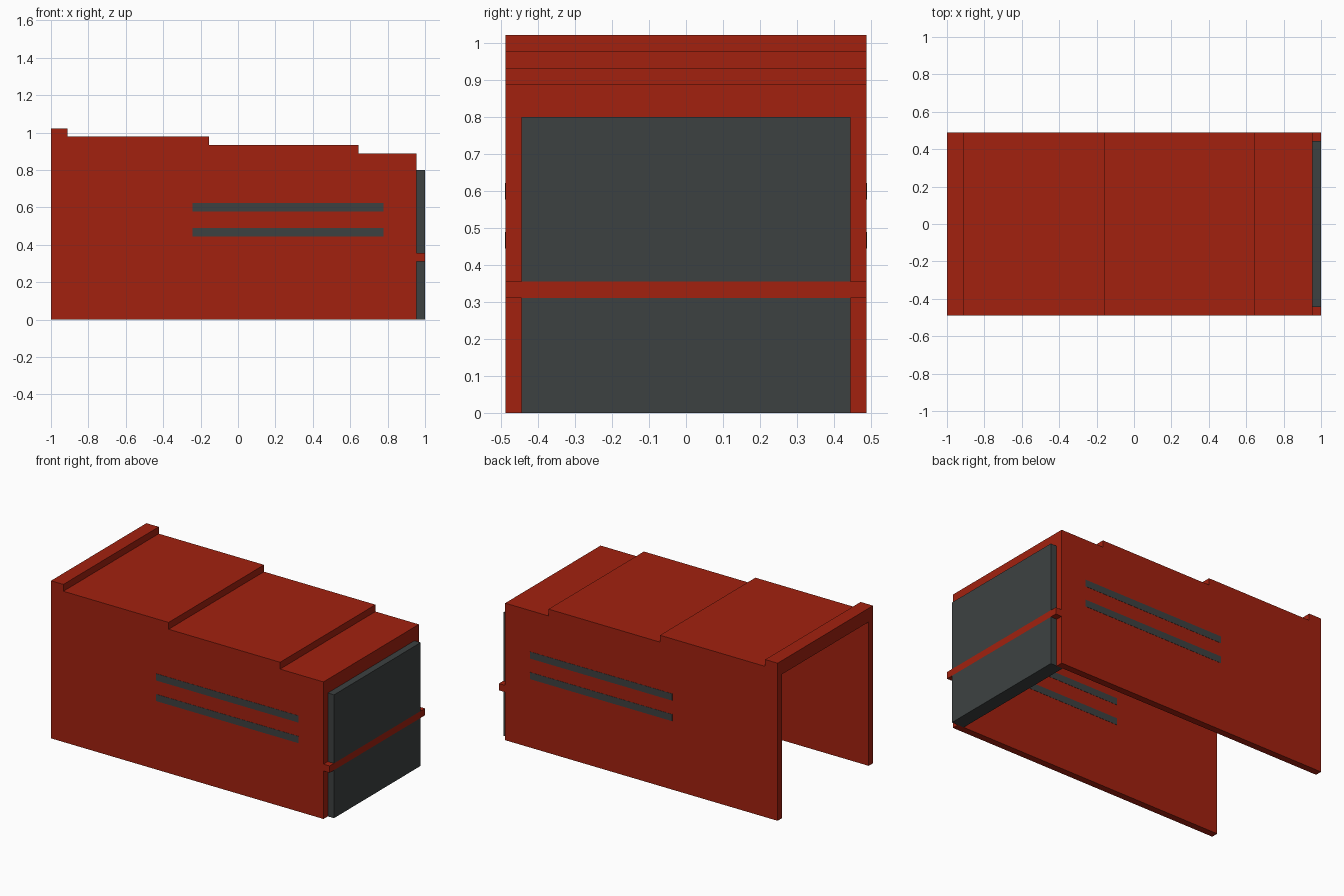
import bpy, bmesh

if "Cube" in bpy.data.objects:
    bpy.data.objects.remove(bpy.data.objects["Cube"])

U = 2 / 45  # module size: the model is 45 x 22 x 23 modules


def material(name, rgb):
    m = bpy.data.materials.new(name)
    m.diffuse_color = (*rgb, 1)
    m.use_nodes = True
    m.node_tree.nodes["Principled BSDF"].inputs["Base Color"].default_value = m.diffuse_color
    return m


RED = material("red", (0.36, 0.0152, 0.0048))
GREY = material("dark_grey", (0.046, 0.053, 0.053))


def finish(name, bm, mat):
    bmesh.ops.recalc_face_normals(bm, faces=bm.faces)
    me = bpy.data.meshes.new(name)
    bm.to_mesh(me)
    bm.free()
    me.materials.append(mat)
    ob = bpy.data.objects.new(name, me)
    bpy.context.collection.objects.link(ob)
    return ob


def prism(name, profile, y0, y1, mat):
    """Extrude an (x, z) profile in modules along y; x counts from the open end."""
    bm = bmesh.new()
    face = bm.faces.new([bm.verts.new(((x - 22.5) * U, y0 * U, z * U)) for x, z in profile])
    ext = bmesh.ops.extrude_face_region(bm, geom=[face])
    verts = [v for v in ext["geom"] if isinstance(v, bmesh.types.BMVert)]
    bmesh.ops.translate(bm, verts=verts, vec=(0, (y1 - y0) * U, 0))
    return finish(name, bm, mat)


def box(name, x0, x1, y0, y1, z0, z1, mat):
    return prism(name, [(x0, z0), (x1, z0), (x1, z1), (x0, z1)], y0, y1, mat)


# Stepped roof line shared by the walls and the roof
TOP = [(44, 20), (37, 20), (37, 21), (19, 21), (19, 22), (2, 22), (2, 23), (0, 23)]
UNDER = [(0, 21), (18, 21), (18, 20), (36, 20), (36, 19), (44, 19)]

# Side walls with two dark stripes running through each
for side, s in (("front", -1), ("back", 1)):
    prism(side + "_wall", [(0, 0), (44, 0)] + TOP, s * 10, s * 11, RED)
    for level, z in (("lower", 10), ("upper", 13)):
        box(f"{side}_{level}_stripe", 17, 40, s * 9.97, s * 11.03, z, z + 1, GREY)

# Roof between the walls
prism("stepped_roof", UNDER + TOP, -10, 10, RED)

# Closed end: header, door panel and crossbar
box("door_header", 43, 44, -10, 10, 18, 19, RED)
box("lower_door_panel", 43, 45, -10, 10, 0, 7, GREY)
box("upper_door_panel", 43, 45, -10, 10, 8, 18, GREY)
box("door_core", 43, 44, -10, 10, 7, 8, GREY)
box("crossbar", 44, 45, -11, 11, 7, 8, RED)
